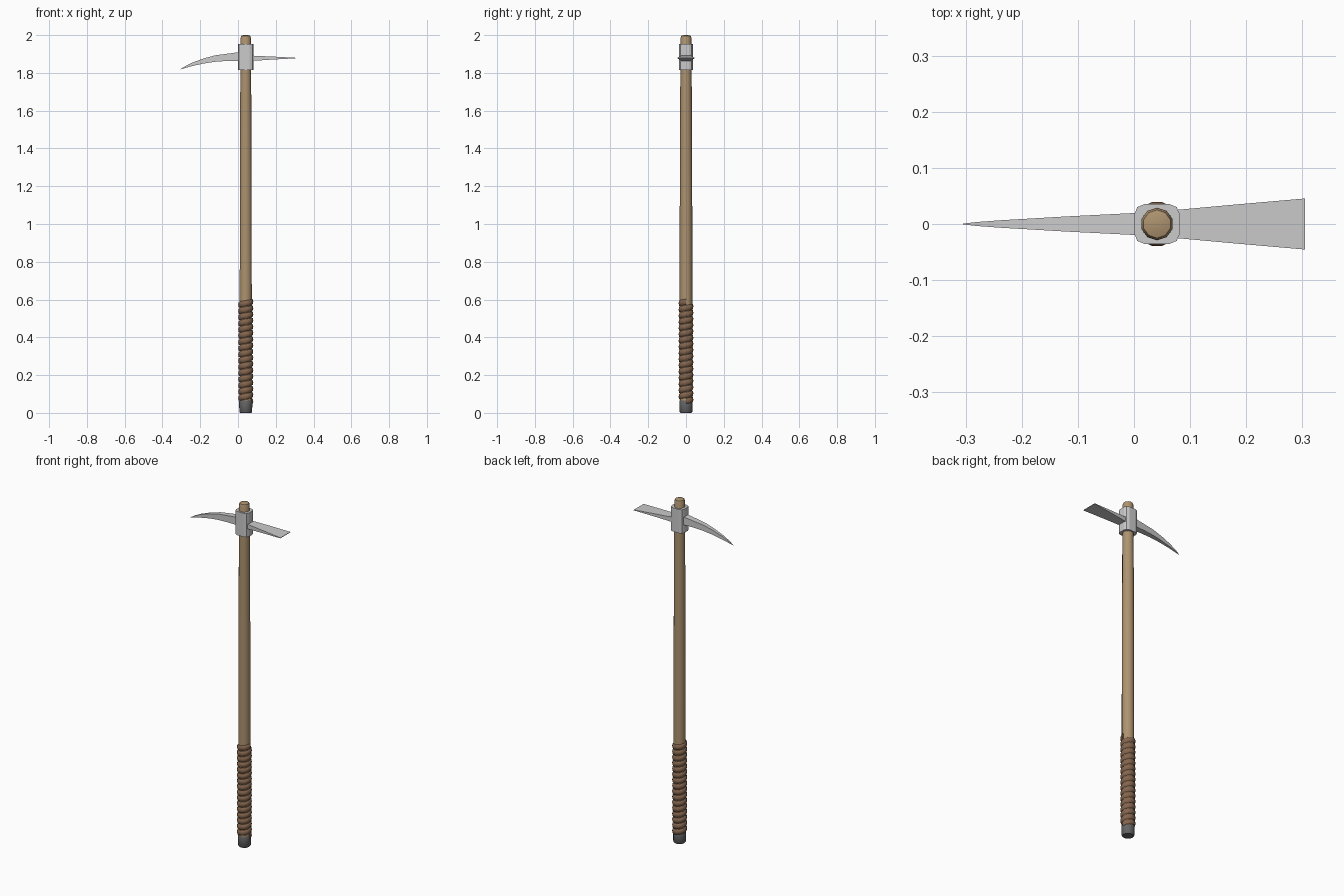
import bpy, bmesh, math

if "Cube" in bpy.data.objects:
    bpy.data.objects.remove(bpy.data.objects["Cube"])

CX = 0.041  # shaft axis


def finish(name, bm, color=None, smooth=None):
    bmesh.ops.recalc_face_normals(bm, faces=bm.faces)
    me = bpy.data.meshes.new(name)
    bm.to_mesh(me)
    bm.free()
    ob = bpy.data.objects.new(name, me)
    bpy.context.collection.objects.link(ob)
    if color:
        mat = bpy.data.materials.new(name + "_colour")
        mat.diffuse_color = (*color, 1)
        mat.use_nodes = True
        mat.node_tree.nodes["Principled BSDF"].inputs["Base Color"].default_value = mat.diffuse_color
        me.materials.append(mat)
    if smooth:
        bpy.ops.object.select_all(action='DESELECT')
        ob.select_set(True)
        bpy.context.view_layer.objects.active = ob
        bpy.ops.object.shade_smooth_by_angle(angle=math.radians(smooth))
    return ob


def loft(rings):
    """Skin a list of equal-length rings and close both ends."""
    bm = bmesh.new()
    vs = [[bm.verts.new(p) for p in r] for r in rings]
    n = len(rings[0])
    for a, b in zip(vs, vs[1:]):
        for i in range(n):
            j = (i + 1) % n
            bm.faces.new((a[i], a[j], b[j], b[i]))
    bm.faces.new(vs[0])
    bm.faces.new(vs[-1])
    return bm


def turned(profile, sides):
    """Rings of (radius, z) around the shaft axis."""
    step = 2 * math.pi / sides
    return loft([[(CX + r * math.cos(i * step + math.pi / 2),
                   r * math.sin(i * step + math.pi / 2), z)
                  for i in range(sides)] for r, z in profile])


def blade(stations):
    """Rectangular section through (x, half width, bottom z, top z)."""
    return loft([[(x, -w, b), (x, w, b), (x, w, t), (x, -w, t)]
                 for x, w, b, t in stations])


# Wooden shaft with slight taper and softly domed end
finish("shaft", turned([(0.033, 0.02), (0.0335, 0.6), (0.033, 1.2), (0.030, 1.82),
                        (0.029, 1.985), (0.025, 1.996), (0.012, 2.0)], 10),
       (0.42, 0.29, 0.16), 40)

# Metal butt cap
finish("butt_cap", turned([(0.029, 0.0), (0.034, 0.006), (0.035, 0.06),
                           (0.032, 0.068)], 12), (0.13, 0.13, 0.13), 40)

# Spiral leather wrap
TURNS, STEPS, Z0, Z1 = 16, 14, 0.062, 0.588
rings = []
for k in range(TURNS * STEPS + 1):
    a = 2 * math.pi * k / STEPS
    z = Z0 + (Z1 - Z0) * k / (TURNS * STEPS)
    ring = []
    for i in range(8):
        t = 2 * math.pi * i / 8
        r = 0.031 + 0.009 * math.cos(t)
        ring.append((CX + r * math.cos(a), r * math.sin(a), z + 0.0165 * math.sin(t)))
    rings.append(ring)
finish("grip_wrap", loft(rings), (0.23, 0.13, 0.075), 50)

# Head socket: block with rounded upright corners
bm = bmesh.new()
bmesh.ops.create_cube(bm, size=1)
for v in bm.verts:
    v.co = (CX + v.co.x * 0.082, v.co.y * 0.072, 1.885 + v.co.z * 0.138)
upright = [e for e in bm.edges if abs(e.verts[0].co.z - e.verts[1].co.z) > 0.1]
bmesh.ops.bevel(bm, geom=upright, offset=0.02, segments=2, profile=0.5,
                affect='EDGES')
finish("head_socket", bm)

# Curved pick spike
finish("pick_spike", blade([(0.02, 0.020, 1.864, 1.910), (0.0, 0.0195, 1.864, 1.909),
                            (-0.06, 0.0165, 1.863, 1.901), (-0.12, 0.0135, 1.859, 1.893),
                            (-0.18, 0.010, 1.850, 1.877), (-0.24, 0.0065, 1.837, 1.855),
                            (-0.28, 0.0035, 1.826, 1.835), (-0.305, 0.0006, 1.818, 1.820)]))

# Flared adze blade
finish("adze_blade", blade([(0.06, 0.0245, 1.863, 1.893), (0.08, 0.0255, 1.864, 1.891),
                            (0.19, 0.0355, 1.871, 1.886), (0.305, 0.0455, 1.877, 1.880)]))
